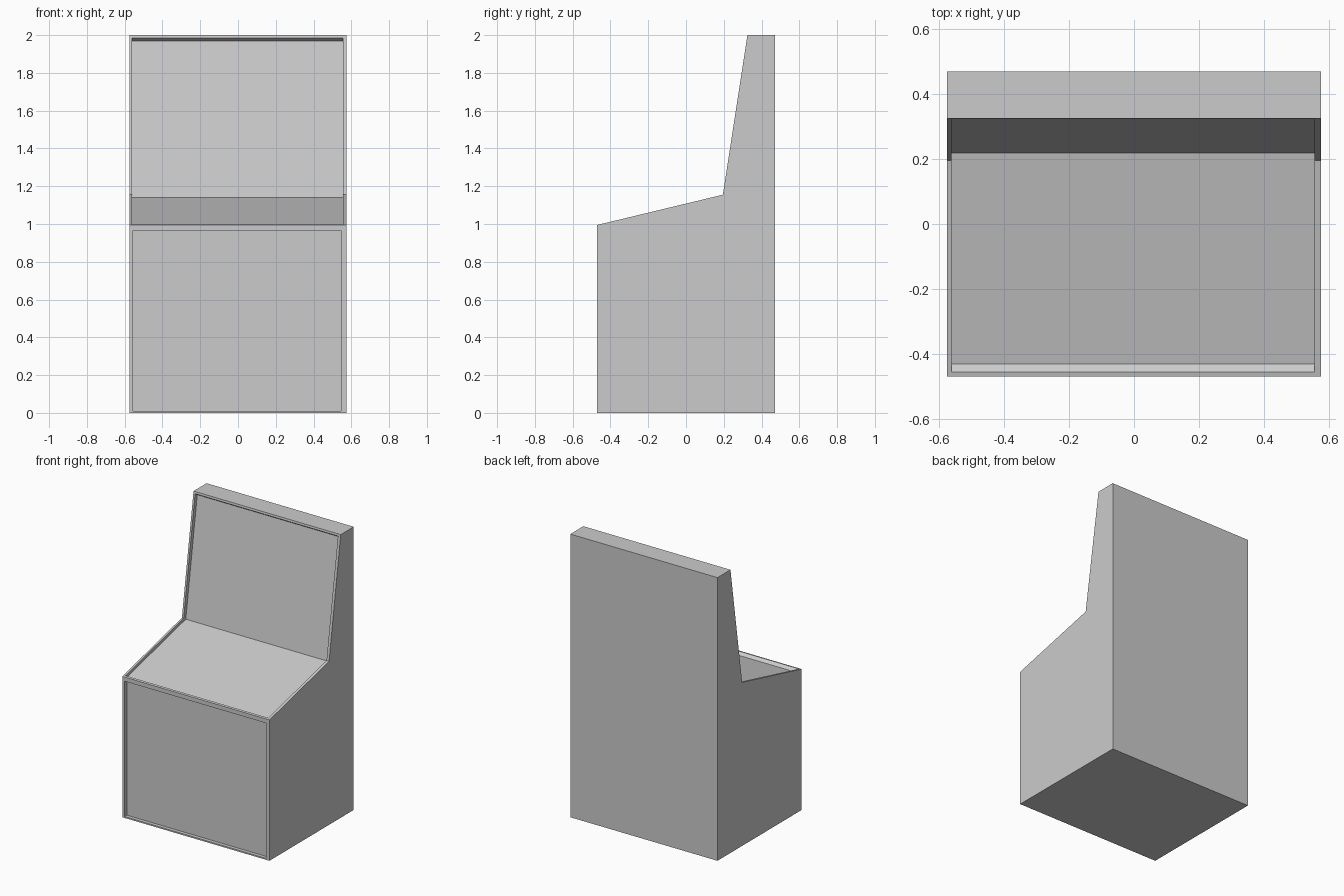
import bpy, bmesh
from mathutils import Vector

if "Cube" in bpy.data.objects:
    bpy.data.objects.remove(bpy.data.objects["Cube"])

HALF_W = 0.575
PROFILE = [(-0.47, 0), (-0.47, 0.995), (0.195, 1.155),
           (0.325, 2.0), (0.47, 2.0), (0.47, 0)]

bm = bmesh.new()


def face_verts(faces):
    return list({v for f in faces for v in f.verts})


def recess(faces, rim, move, adjust):
    """Inset a rim, tidy its position, then push the panel inwards."""
    bmesh.ops.inset_region(bm, faces=faces, thickness=rim, use_even_offset=True)
    for v in face_verts(faces):
        adjust(v)
    bm.normal_update()
    bmesh.ops.inset_region(bm, faces=faces, thickness=0.0)
    bmesh.ops.translate(bm, verts=face_verts(faces), vec=Vector(move))


# solid body: side profile swept across the width
left = [bm.verts.new((-HALF_W, y, z)) for y, z in PROFILE]
right = [bm.verts.new((HALF_W, y, z)) for y, z in PROFILE]
n = len(PROFILE)
bm.faces.new(left)
bm.faces.new(right[::-1])
sides = [bm.faces.new((left[i], left[(i + 1) % n], right[(i + 1) % n], right[i]))
         for i in range(n)]
bmesh.ops.recalc_face_normals(bm, faces=bm.faces[:])
front, seat, back = sides[0], sides[1], sides[2]


# narrow side rims of the seat and backrest
def fit_seat(v):
    v.co.x = -0.561 if v.co.x < 0 else 0.555


# front panel outline
def fit_front(v):
    v.co.x = -0.557 if v.co.x < 0 else 0.546
    v.co.z = 0.01 if v.co.z < 0.5 else 0.965


# sunken seat and backrest as one continuous panel, then the front panel
recess([seat, back], 0.015, (0, 0.024, -0.016), fit_seat)
recess([front], 0.015, (0, 0.025, 0), fit_front)

mesh = bpy.data.meshes.new("chair_body")
bm.to_mesh(mesh)
bm.free()
bpy.context.collection.objects.link(bpy.data.objects.new("chair_body", mesh))
